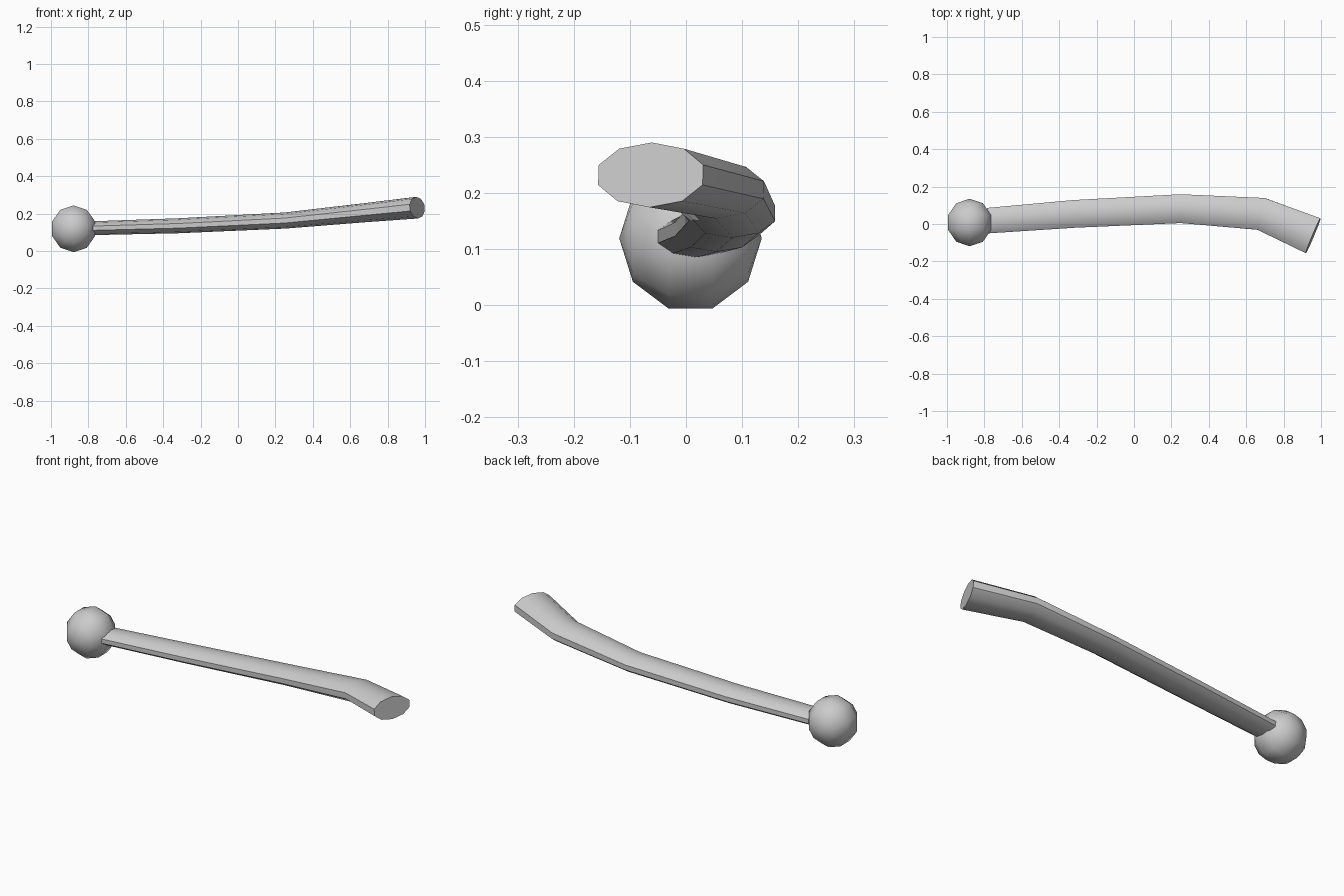
import bpy, bmesh, math
from mathutils import Vector

if "Cube" in bpy.data.objects:
    bpy.data.objects.remove(bpy.data.objects["Cube"])

# Rounded knob at the thin end, poles along y
bpy.ops.mesh.primitive_uv_sphere_add(segments=10, ring_count=5, radius=1,
                                     location=(-0.879, 0.008, 0.119),
                                     rotation=(math.pi / 2, 0, 0))
knob = bpy.context.object
knob.name = "knob"
# local z is world y, local y is world z; the ring lies flat on the floor
ring = math.cos(math.radians(18))
knob.scale = (0.121 / ring, 0.119 / (ring * ring), 0.127)
bpy.ops.object.transform_apply(location=False, rotation=True, scale=True)
bpy.ops.object.shade_smooth()

# Bent shaft: centre, half width, half height of each station
stations = [
    ((-0.781, 0.018, 0.122), 0.068, 0.037),
    ((-0.32, 0.054, 0.135), 0.074, 0.040),
    ((0.25, 0.082, 0.163), 0.077, 0.043),
    ((0.68, 0.054, 0.205), 0.087, 0.051),
    ((0.958, -0.063, 0.232), 0.101, 0.058),
]
SIDES = 10
points = [Vector(s[0]) for s in stations]
bm = bmesh.new()
rings = []
for i, (centre, half_w, half_h) in enumerate(stations):
    before = (points[i] - points[i - 1]).normalized() if i else Vector()
    after = (points[i + 1] - points[i]).normalized() if i < len(points) - 1 else Vector()
    tangent = (before + after).normalized()
    side = Vector((0, 0, 1)).cross(tangent).normalized()
    up = tangent.cross(side)
    loop = []
    for k in range(SIDES):
        a = 2 * math.pi * k / SIDES
        loop.append(bm.verts.new(points[i] + side * (half_w / ring * math.sin(a))
                                 + up * (half_h * math.cos(a))))
    rings.append(loop)
for a, b in zip(rings, rings[1:]):
    for k in range(SIDES):
        n = (k + 1) % SIDES
        bm.faces.new((a[k], a[n], b[n], b[k]))
bm.faces.new(rings[0])
bm.faces.new(rings[-1])
bmesh.ops.recalc_face_normals(bm, faces=bm.faces)
mesh = bpy.data.meshes.new("shaft")
bm.to_mesh(mesh)
bm.free()
shaft = bpy.data.objects.new("shaft", mesh)
bpy.context.collection.objects.link(shaft)

bpy.ops.object.select_all(action='DESELECT')
shaft.select_set(True)
bpy.context.view_layer.objects.active = shaft
bpy.ops.object.shade_smooth_by_angle(angle=math.radians(30))
